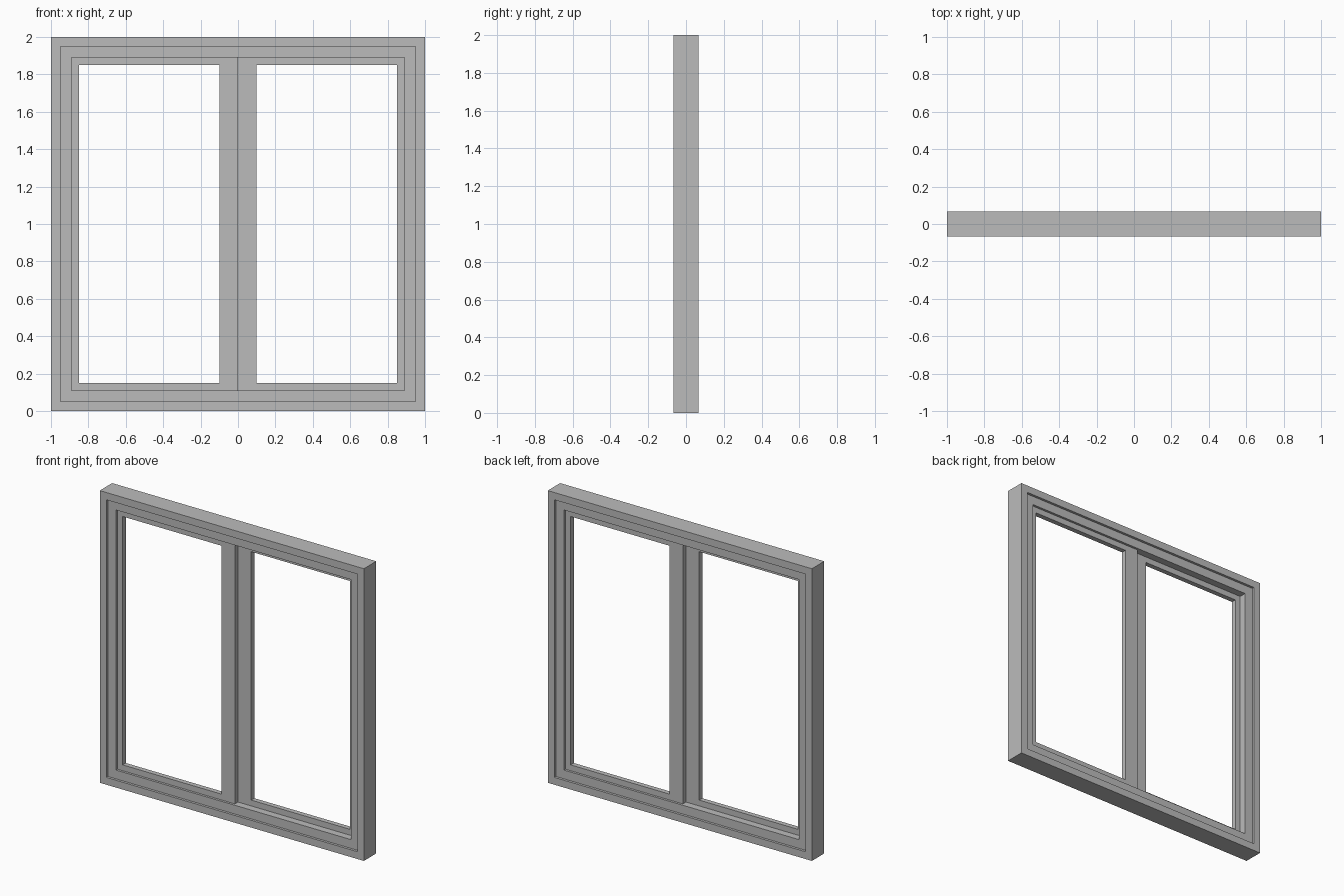
import bpy
import bmesh

cube = bpy.data.objects.get("Cube")
if cube:
    bpy.data.objects.remove(cube, do_unlink=True)

GREY = (0.5, 0.5, 0.5, 1.0)
material = bpy.data.materials.new("window grey")
material.use_nodes = True
material.diffuse_color = GREY
material.node_tree.nodes["Principled BSDF"].inputs["Base Color"].default_value = GREY


def rectangular_frame(name, left, right, bottom, top, border, front, back):
    """Hollow rectangle with mitred corners, standing in the xz plane."""
    bm = bmesh.new()

    def loop(inset, y):
        l, r, b, t = left + inset, right - inset, bottom + inset, top - inset
        return [bm.verts.new((x, y, z)) for x, z in ((l, b), (r, b), (r, t), (l, t))]

    # Cross-section: outer front, inner front, inner back, outer back
    section = [loop(0, front), loop(border, front), loop(border, back), loop(0, back)]
    for i, first in enumerate(section):
        second = section[(i + 1) % 4]
        for j in range(4):
            k = (j + 1) % 4
            bm.faces.new((first[j], first[k], second[k], second[j]))
    bmesh.ops.recalc_face_normals(bm, faces=bm.faces)
    mesh = bpy.data.meshes.new(name)
    bm.to_mesh(mesh)
    bm.free()
    mesh.materials.append(material)
    obj = bpy.data.objects.new(name, mesh)
    bpy.context.collection.objects.link(obj)
    return obj


HALF_DEPTH = 0.067
STEP_DEPTH = 0.05
SASH_DEPTH = 0.034

# Fixed surround and its stepped inner lip
rectangular_frame("outer_frame", -1, 1, 0, 2, 0.05, -HALF_DEPTH, HALF_DEPTH)
rectangular_frame("inner_frame", -0.95, 0.95, 0.05, 1.95, 0.06, -STEP_DEPTH, STEP_DEPTH)

# Two sliding sashes, one in the front track and one in the back track
rectangular_frame("front_sash", -0.95, 0, 0.05, 1.95, 0.1, -SASH_DEPTH, 0)
rectangular_frame("back_sash", 0, 0.95, 0.05, 1.95, 0.1, 0, SASH_DEPTH)
